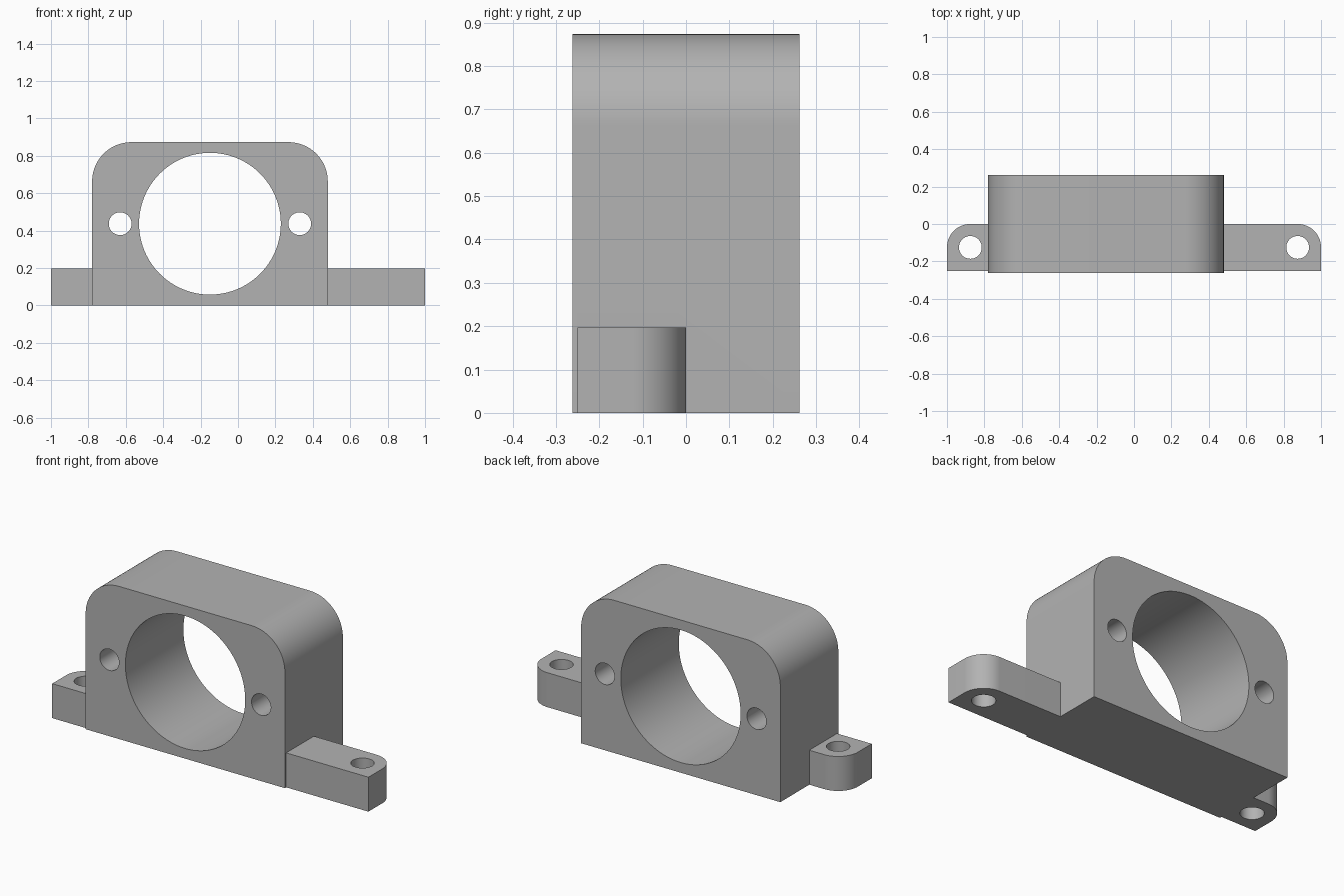
import bpy, bmesh
from math import pi, sin, cos
from mathutils import Vector

cube = bpy.data.objects.get("Cube")
if cube:
    bpy.data.objects.remove(cube, do_unlink=True)

grey = bpy.data.materials.new("machined_grey")
grey.use_nodes = True
COLOUR = (0.45, 0.45, 0.45, 1)
grey.diffuse_color = COLOUR
grey.node_tree.nodes["Principled BSDF"].inputs["Base Color"].default_value = COLOUR

BORE_X, MID_Z, HALF_DEPTH = -0.15, 0.437, 0.262
HALF_WIDTH, HEIGHT = 0.63, 0.873
TAB_R, TAB_H = 0.125, 0.197


def arc(cx, cy, r, start, end, steps):
    return [(cx + r * cos(start + (end - start) * i / steps),
             cy + r * sin(start + (end - start) * i / steps)) for i in range(steps + 1)]


def prism(name, outline, axis, low, high):
    """Extrude an outline along y (outline in x, z) or z (outline in x, y)."""
    place = (lambda a, b: (a, low, b)) if axis == "y" else (lambda a, b: (a, b, low))
    move = Vector((0, high - low, 0) if axis == "y" else (0, 0, high - low))
    bm = bmesh.new()
    face = bm.faces.new([bm.verts.new(place(a, b)) for a, b in outline])
    new = bmesh.ops.extrude_face_region(bm, geom=[face])["geom"]
    bmesh.ops.translate(bm, vec=move, verts=[v for v in new if isinstance(v, bmesh.types.BMVert)])
    bmesh.ops.recalc_face_normals(bm, faces=bm.faces)
    mesh = bpy.data.meshes.new(name)
    bm.to_mesh(mesh)
    bm.free()
    mesh.materials.append(grey)
    obj = bpy.data.objects.new(name, mesh)
    bpy.context.collection.objects.link(obj)
    return obj


def combine(target, tool, operation):
    """Apply a boolean and discard the tool object."""
    bpy.context.view_layer.objects.active = target
    mod = target.modifiers.new("boolean", "BOOLEAN")
    mod.operation, mod.solver, mod.object = operation, "EXACT", tool
    bpy.ops.object.modifier_apply(modifier=mod.name)
    bpy.data.objects.remove(tool, do_unlink=True)


def drill(target, axis, cx, cy, r, steps):
    circle = arc(cx, cy, r, 0, 2 * pi, steps)[:-1]
    combine(target, prism("hole_cutter", circle, axis, -1, 1), "DIFFERENCE")


# Housing block with rounded top corners
r = 0.21
left, right = BORE_X + HALF_WIDTH, BORE_X - HALF_WIDTH
outline = [(right, 0), (left, 0)]
outline += arc(left - r, HEIGHT - r, r, 0, pi / 2, 24)
outline += arc(right + r, HEIGHT - r, r, pi / 2, pi, 24)
housing = prism("bearing_housing", outline, "y", -HALF_DEPTH, HALF_DEPTH)

# Mounting tabs, rounded at the outer rear corner
for side, inner in ((1, left - 0.03), (-1, right + 0.03)):
    corner = arc(1 - TAB_R, -TAB_R, TAB_R, 0, pi / 2, 24)
    outline = [(inner, -2 * TAB_R), (side, -2 * TAB_R)]
    outline += [(side * x, y) for x, y in corner] + [(inner, 0)]
    combine(housing, prism("mounting_tab", outline, "z", 0, TAB_H), "UNION")

# Main bore, face bolt holes and vertical tab holes
drill(housing, "y", BORE_X, MID_Z, 0.379, 96)
for side in (1, -1):
    drill(housing, "y", BORE_X + side * 0.48, MID_Z, 0.061, 40)
    drill(housing, "z", side * (1 - TAB_R), -TAB_R, 0.061, 40)

# Smooth curved walls, crisp edges
bpy.ops.object.select_all(action="DESELECT")
housing.select_set(True)
bpy.context.view_layer.objects.active = housing
bpy.ops.object.shade_smooth_by_angle(angle=pi / 6)
